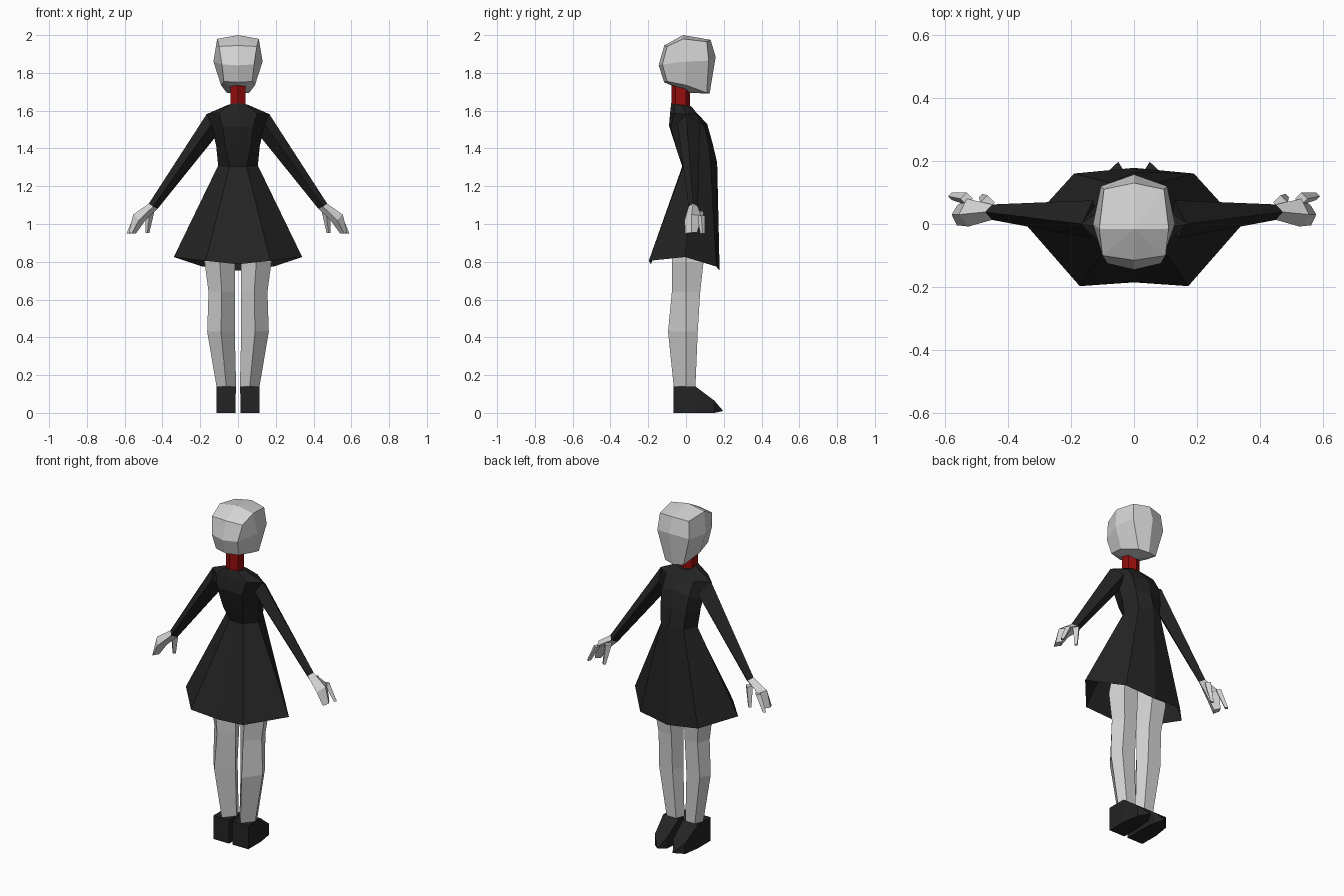
import bpy
import bmesh
from mathutils import Vector

default_cube = bpy.data.objects.get("Cube")
if default_cube:
    bpy.data.objects.remove(default_cube, do_unlink=True)


def make_material(name, colour):
    material = bpy.data.materials.new(name)
    material.use_nodes = True
    rgba = (*colour, 1)
    material.diffuse_color = rgba
    shader = material.node_tree.nodes["Principled BSDF"]
    shader.inputs["Base Color"].default_value = rgba
    shader.inputs["Roughness"].default_value = .8
    return material


pale_grey = make_material("pale grey skin", (.66, .66, .66))
black_cloth = make_material("black cloth", (.017, .017, .017))
dark_red = make_material("dark red", (.3, .004, .004))


def loft(name, rings, material, start=None, end=None, cap_start=True, cap_end=True):
    """Join rings of points with faces; an end may close on one point or a flat cap."""
    bm = bmesh.new()
    loops = [[bm.verts.new(point) for point in ring] for ring in rings]
    count = len(loops[0])
    for lower, upper in zip(loops, loops[1:]):
        for i in range(count):
            j = (i + 1) % count
            bm.faces.new((lower[i], lower[j], upper[j], upper[i]))
    for loop, pole, capped in ((loops[0], start, cap_start), (loops[-1], end, cap_end)):
        if pole:
            tip = bm.verts.new(pole)
            for i in range(count):
                bm.faces.new((loop[i], loop[(i + 1) % count], tip))
        elif capped:
            bm.faces.new(loop)
    bmesh.ops.recalc_face_normals(bm, faces=bm.faces)
    mesh = bpy.data.meshes.new(name)
    bm.to_mesh(mesh)
    bm.free()
    mesh.materials.append(material)
    part = bpy.data.objects.new(name, mesh)
    bpy.context.collection.objects.link(part)
    return part


def whole(half):
    """Complete a half ring that runs from centre to centre."""
    return half + [(-x, y, z) for x, y, z in reversed(half[1:-1])]


def flip(ring, side):
    return [(side * x, y, z) for x, y, z in ring]


def finger(name, base, tip, base_radius, tip_radius, side):
    """Tapered four-sided digit between two points."""
    rings = []
    for centre, radius in ((base, base_radius), (tip, tip_radius)):
        x, y, z = centre
        rings.append(flip([(x + radius, y, z), (x, y + radius, z),
                           (x - radius, y, z), (x, y - radius, z)], side))
    return loft(name, rings, pale_grey)


# Head: faceted block, each ring listed from back centre to front centre
head_rings = [
    [(0, -.115, 1.75), (.075, -.1, 1.755), (.09, 0, 1.735), (.06, .11, 1.695), (0, .125, 1.69)],
    [(0, -.145, 1.84), (.085, -.125, 1.845), (.13, 0, 1.86), (.105, .12, 1.865), (0, .157, 1.885)],
    [(0, -.115, 1.945), (.1, -.1, 1.94), (.11, -.015, 1.98), (.095, .11, 1.965), (0, .13, 1.975)],
]
loft("head", [whole(r) for r in head_rings], pale_grey,
     start=(0, .01, 1.695), end=(0, -.016, 2))

# Neck: short column
neck_half = [(0, -.078), (.04, -.055), (.04, 0), (0, .022)]
loft("neck", [whole([(x, y, z) for x, y in neck_half]) for z in (1.6, 1.77)], dark_red)

# Dress: hem, waist, lower back, chest, shoulders, collar
dress_rings = [
    [(0, -.185, .787), (.172, -.197, .805), (.34, -.005, .825), (.19, .16, .775), (0, .178, .753)],
    [(0, -.02, 1.305), (.045, -.015, 1.305), (.105, .04, 1.31), (.075, .13, 1.32), (0, .165, 1.325)],
    [(0, -.06, 1.43), (.065, -.05, 1.395), (.115, .035, 1.41), (.085, .12, 1.42), (0, .14, 1.43)],
    [(0, -.09, 1.52), (.08, -.08, 1.51), (.13, .02, 1.48), (.09, .1, 1.51), (0, .112, 1.53)],
    [(0, -.083, 1.6), (.1, -.065, 1.585), (.17, 0, 1.58), (.09, .055, 1.585), (0, .05, 1.595)],
    [(0, -.078, 1.64), (.04, -.06, 1.635), (.055, -.02, 1.63), (.04, .02, 1.625), (0, .03, 1.62)],
]
loft("dress", [whole(r) for r in dress_rings], black_cloth, cap_start=False)

# Leg profile: height, centre x, half width, back y, front y
leg_profile = [
    (.1, .062, .05, -.06, .045),
    (.14, .062, .052, -.065, .05),
    (.43, .09, .073, -.095, .062),
    (.64, .086, .07, -.075, .075),
    (.8, .097, .08, -.075, .093),
    (1, .085, .055, -.04, .09),
]


def leg_ring(z, x, width, back, front):
    return [(x, back, z), (x + width, 0, z), (x + width * .6, front, z),
            (x - width * .6, front, z), (x - width, 0, z)]


# Shoe sections along the foot: y, inner x, outer x, top height
shoe_sections = [(-.067, .012, .115, .14), (.05, .012, .115, .14), (.15, .02, .1, .065)]

for side, label in ((1, "left_"), (-1, "right_")):
    # Sleeve: four-sided taper listed as top, back, underside, front
    shoulder = [(.165, 0, 1.583), (.14, -.045, 1.53), (.12, .02, 1.46), (.13, .075, 1.53)]
    wrist = [(.472, .038, 1.108), (.45, .013, 1.092), (.426, .038, 1.08), (.45, .062, 1.092)]
    loft(label + "sleeve", [flip(shoulder, side), flip(wrist, side)], black_cloth)

    # Hand: palm and joined fingers, then the separate digits
    knuckles = [(.555, .03, 1.05), (.525, -.008, 1.02), (.49, .03, 1.02), (.53, .08, 1.045)]
    fingertips = [(.578, .03, .955), (.562, -.004, .95), (.54, .03, .95), (.56, .06, .955)]
    loft(label + "hand", [flip(r, side) for r in (wrist, knuckles, fingertips)], pale_grey)
    finger(label + "index_finger", (.53, .08, 1.045), (.578, .088, .95), .02, .012, side)
    finger(label + "thumb", (.465, .068, 1.07), (.48, .085, .953), .023, .011, side)

    # Leg and pointed shoe
    loft(label + "leg", [flip(leg_ring(*row), side) for row in leg_profile], pale_grey)
    shoe_rings = [flip([(a, y, 0), (b, y, 0), (b, y, h), (a, y, h)], side)
                  for y, a, b, h in shoe_sections]
    loft(label + "shoe", shoe_rings, black_cloth, end=(side * .05, .197, .01))
